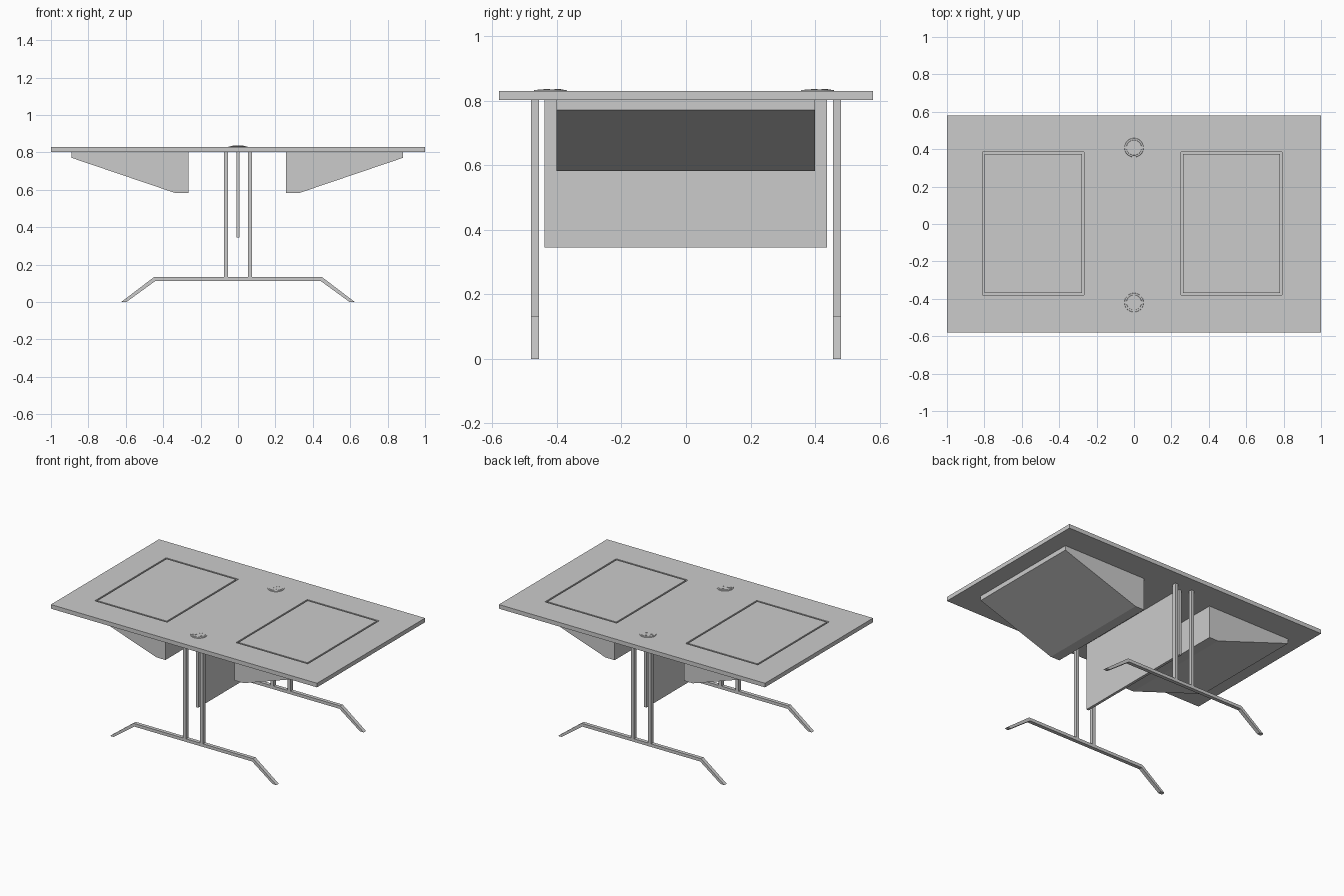
import bpy, bmesh, math
from mathutils import Matrix

if "Cube" in bpy.data.objects:
    bpy.data.objects.remove(bpy.data.objects["Cube"])


def make_object(name, bm):
    bmesh.ops.recalc_face_normals(bm, faces=bm.faces)
    me = bpy.data.meshes.new(name)
    bm.to_mesh(me)
    bm.free()
    ob = bpy.data.objects.new(name, me)
    bpy.context.collection.objects.link(ob)
    return ob


def box(name, x0, x1, y0, y1, z0, z1):
    bm = bmesh.new()
    m = Matrix.Translation(((x0 + x1) / 2, (y0 + y1) / 2, (z0 + z1) / 2))
    m = m @ Matrix.Diagonal((x1 - x0, y1 - y0, z1 - z0, 1))
    bmesh.ops.create_cube(bm, size=1, matrix=m)
    return make_object(name, bm)


def extrude_y(name, profile, y0, y1):
    """Extrude an (x, z) outline along y."""
    bm = bmesh.new()
    face = bm.faces.new([bm.verts.new((x, y0, z)) for x, z in profile])
    ext = bmesh.ops.extrude_face_region(bm, geom=[face])
    verts = [v for v in ext["geom"] if isinstance(v, bmesh.types.BMVert)]
    bmesh.ops.translate(bm, verts=verts, vec=(0, y1 - y0, 0))
    return make_object(name, bm)


def cylinder(name, x, y, z0, z1, r0, r1, n):
    bm = bmesh.new()
    bmesh.ops.create_cone(bm, cap_ends=True, segments=n, radius1=r0, radius2=r1,
                          depth=z1 - z0, matrix=Matrix.Translation((x, y, (z0 + z1) / 2)))
    return make_object(name, bm)


def cut(ob, cutter):
    mod = ob.modifiers.new("cut", "BOOLEAN")
    mod.operation = "DIFFERENCE"
    mod.solver = "EXACT"
    mod.object = cutter
    cutter.hide_render = True
    cutter.hide_viewport = True


# tabletop with two hatch openings and their lids
top = box("tabletop", -1, 1, -0.58, 0.58, 0.802, 0.83)
gap = 0.011
for side, x0, x1 in (("left", -0.81, -0.266), ("right", 0.251, 0.791)):
    y0, y1 = -0.38, 0.385
    cut(top, box(side + "_hatch_cutter", x0, x1, y0, y1, 0.815, 0.9))
    box(side + "_hatch_lid", x0 + gap, x1 - gap, y0 + gap, y1 - gap, 0.815, 0.83)

# tapered storage bins under the top
bin_profile = [(0.26, 0.802), (0.26, 0.582), (0.328, 0.582), (0.885, 0.771), (0.885, 0.802)]
for side, s, dx in (("left", -1, -0.004), ("right", 1, -0.004)):
    extrude_y(side + "_bin", [(s * x + dx, z) for x, z in bin_profile], -0.402, 0.4)

# central modesty panel
box("modesty_panel", -0.009, 0.009, -0.439, 0.437, 0.345, 0.802)

# bent foot rails and paired posts at each end
foot = [(-0.625, 0), (-0.45, 0.133), (0.45, 0.133), (0.625, 0),
        (0.597, 0), (0.443, 0.112), (-0.443, 0.112), (-0.597, 0)]
for end, s in (("front", -1), ("back", 1)):
    y0, y1 = sorted((s * 0.456, s * 0.481))
    extrude_y(end + "_foot", foot, y0, y1)
    for side, x in (("left", -0.064), ("right", 0.064)):
        box(f"{end}_{side}_post", x - 0.011, x + 0.011, y0, y1, 0.133, 0.802)

# cable grommets: rim, cap and small round buttons
for end, y in (("front", -0.42), ("back", 0.408)):
    cylinder(end + "_grommet_rim", 0, y, 0.828, 0.833, 0.052, 0.05, 32)
    cylinder(end + "_grommet_cap", 0, y, 0.832, 0.8345, 0.042, 0.04, 32)
    for i in range(3):
        a = math.radians(90 + 120 * i)
        cylinder(f"{end}_grommet_button_{i + 1}", 0.022 * math.cos(a),
                 y + 0.022 * math.sin(a), 0.834, 0.836, 0.01, 0.01, 16)
